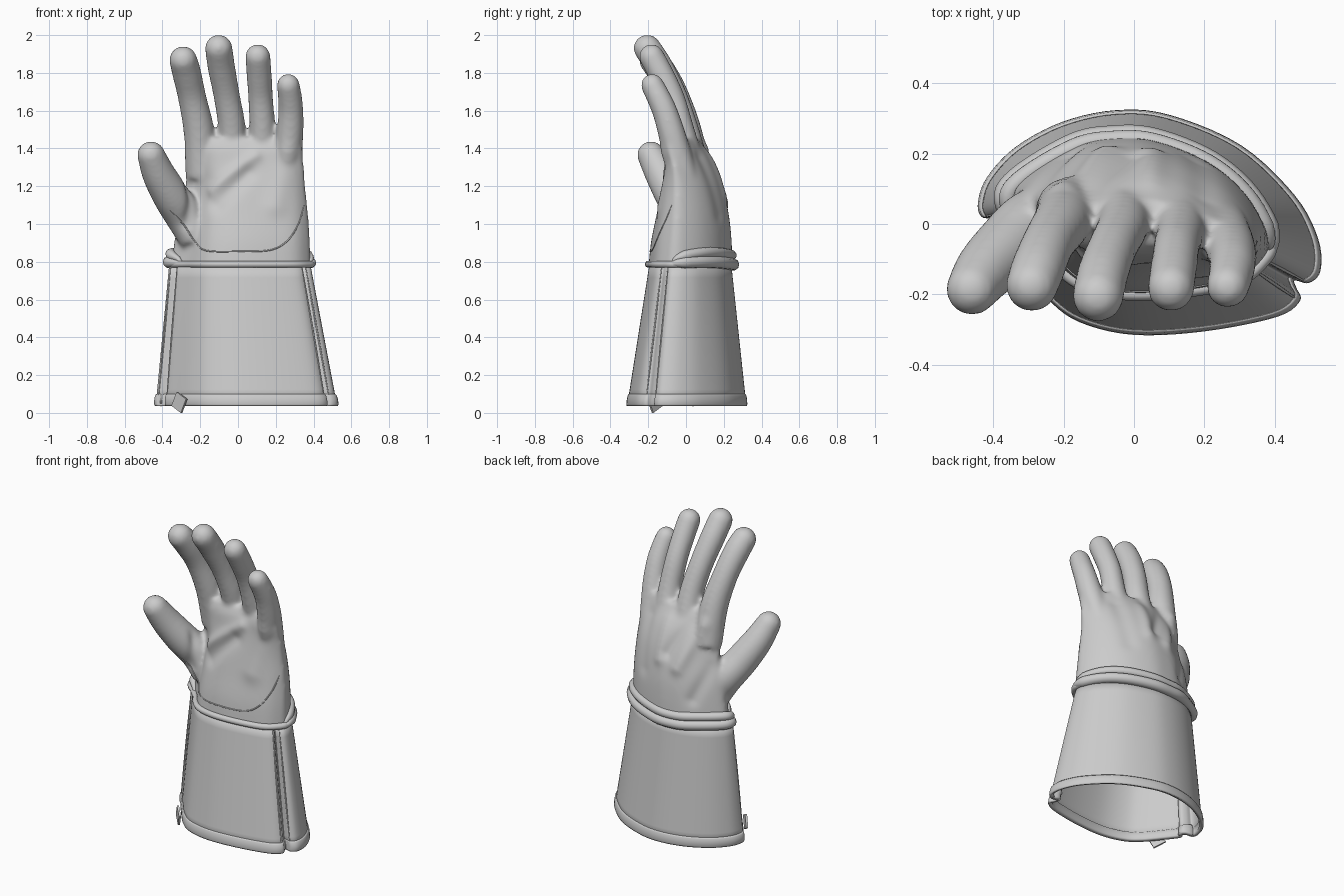
import bpy, bmesh, math
from mathutils import Vector, Matrix
from mathutils.bvhtree import BVHTree

if "Cube" in bpy.data.objects:
    bpy.data.objects.remove(bpy.data.objects["Cube"])


def spline(pts, n, closed=False):
    """Catmull-Rom samples through points of any dimension."""
    pts = [Vector(p) for p in pts]
    m, out = len(pts), []
    for i in range(m if closed else m - 1):
        if closed:
            a, b, c, d = (pts[(i + k) % m] for k in (-1, 0, 1, 2))
        else:
            a, b, c, d = (pts[min(max(i + k, 0), m - 1)] for k in (-1, 0, 1, 2))
        for j in range(n):
            t = j / n
            out.append(0.5 * (2 * b + (c - a) * t + (2 * a - 5 * b + 4 * c - d) * t * t
                              + (3 * b - a - 3 * c + d) * t ** 3))
    if not closed:
        out.append(pts[-1])
    return out


def add_loft(bm, rings, caps=False):
    vs = [[bm.verts.new(p) for p in r] for r in rings]
    n = len(vs[0])
    for lo, hi in zip(vs, vs[1:]):
        for i in range(n):
            bm.faces.new((lo[i], lo[(i + 1) % n], hi[(i + 1) % n], hi[i]))
    if caps:
        bm.faces.new(vs[0][::-1])
        bm.faces.new(vs[-1])


def make(name, bm, smooth=True):
    me = bpy.data.meshes.new(name)
    for f in bm.faces:
        f.smooth = smooth
    bm.to_mesh(me)
    bm.free()
    ob = bpy.data.objects.new(name, me)
    bpy.context.collection.objects.link(ob)
    return ob


def tube(name, pts, r, closed=False):
    cu = bpy.data.curves.new(name, 'CURVE')
    cu.dimensions = '3D'
    cu.bevel_depth, cu.bevel_resolution, cu.use_fill_caps = r, 3, True
    sp = cu.splines.new('POLY')
    sp.points.add(len(pts) - 1)
    for i, (q, p) in enumerate(zip(sp.points, pts)):
        q.co = (*p, 1)
        if not closed:      # rounded ends
            q.radius = min(1, 0.35 + 0.65 * min(i, len(pts) - 1 - i) / 4)
    sp.use_cyclic_u = closed
    ob = bpy.data.objects.new(name, cu)
    bpy.context.collection.objects.link(ob)


# Gauntlet cuff: two panels meeting in notched side seams
CUFF = [(.45, -.158), (.49, -.165), (.522, -.13), (.515, -.04), (.45, .08), (.3, .22), (.1, .305),
        (-.05, .318), (-.2, .285), (-.33, .215), (-.41, .13), (-.435, .06), (-.425, .02),
        (-.39, .015), (-.365, .0), (-.38, -.03), (-.33, -.1), (-.24, -.21), (-.15, -.275),
        (0, -.31), (.2, -.3), (.4, -.26), (.465, -.215), (.455, -.18)]
outline = spline(CUFF, 5, True)


def cuff_ring(z, grow=0.0):
    t = (z - .04) / .74
    sx, sy, cx = 1 - .22 * t, 1 - .31 * t, .045 - .035 * t
    return [(cx + (p.x - .045) * (sx + grow), .02 * t + p.y * (sy + grow), z) for p in outline]


def cuff_part(name, zs, grow, thick):
    bm = bmesh.new()
    add_loft(bm, [cuff_ring(z, g) for z, g in zip(zs, grow)])
    so = make(name, bm).modifiers.new("thickness", 'SOLIDIFY')
    so.thickness, so.offset = thick, -1


cuff_part("cuff", [.05 + .074 * i for i in range(11)], [0] * 11, .012)
cuff_part("cuff_hem", [.036, .045, .068, .092, .1], [.005, .018, .022, .018, .004], .024)

# Small loose tag under the hem
bm = bmesh.new()
bmesh.ops.create_cube(bm, size=1, matrix=Matrix.Translation((-.31, -.165, .056))
                      @ Matrix.Rotation(math.radians(-45), 4, 'Z')
                      @ Matrix.Rotation(math.radians(28), 4, 'Y')
                      @ Matrix.Diagonal((.08, .012, .083, 1)))
low = min(v.co.z for v in bm.verts)
bmesh.ops.translate(bm, verts=bm.verts, vec=(0, 0, -low))
make("hem_tag", bm, False)

# Hand cross-section in unit form, and rows of z, x range, y range, side droop
SECTION = [(1, -.31), (.83, .25), (.53, .69), (.11, .97), (-.2, 1), (-.5, .9), (-.92, .47),
           (-1, .15), (-.77, -.3), (-.59, -.69), (-.4, -.9), (-.09, -1), (.32, -.97),
           (.73, -.84), (.93, -.6)]
ROWS = [(.74, -.36, .385, -.2, .245, 0), (.9, -.335, .38, -.185, .24, 0),
        (1.05, -.31, .37, -.155, .225, .01), (1.2, -.275, .355, -.125, .19, .02),
        (1.32, -.28, .347, -.1, .145, .04), (1.40, -.28, .342, -.085, .10, .06),
        (1.455, -.265, .33, -.06, .065, .06)]
unit = spline(SECTION, 6, True)


def hand_ring(row, grow=0.0):
    z, x0, x1, y0, y1, droop = row
    return [Vector(((x0 + x1) / 2 + p.x * ((x1 - x0) / 2 + grow),
                    (y0 + y1) / 2 + p.y * ((y1 - y0) / 2 + grow)
                    - droop * p.x ** 2 * (1 if p.x > 0 else .4), z)) for p in unit]


def add_digit(bm, pts, sides=24):
    """Tube along x, y, z, radius samples with a round tip."""
    s = spline(pts, 6)
    rings = []

    def ring(c, tan, r):
        ax = (Vector((1, 0, 0)) - tan * tan.x).normalized()
        ay = tan.cross(ax)
        rings.append([c + (ax * math.cos(a) + ay * math.sin(a)) * r
                      for a in (math.tau * k / sides for k in range(sides))])
    for i, p in enumerate(s):
        tan = (s[min(i + 1, len(s) - 1)].xyz - s[max(i - 1, 0)].xyz).normalized()
        ring(p.xyz, tan, p[3])
    for k in range(1, 8):
        a = k * math.pi / 16
        ring(p.xyz + tan * (p[3] * math.sin(a)), tan, p[3] * math.cos(a))
    add_loft(bm, rings, caps=True)


# Digits: centre x, y, z and radius from root to tip
DIGITS = [
    [(-.19, .05, 1.25, .085), (-.205, .005, 1.48, .082), (-.243, -.055, 1.67, .075),
     (-.272, -.125, 1.80, .077), (-.29, -.175, 1.868, .074)],
    [(-.03, .06, 1.25, .08), (-.032, -.005, 1.5, .073), (-.06, -.065, 1.68, .07),
     (-.088, -.14, 1.83, .073), (-.102, -.205, 1.93, .073)],
    [(.12, .04, 1.25, .08), (.13, -.02, 1.48, .07), (.12, -.07, 1.66, .066),
     (.112, -.13, 1.79, .067), (.105, -.182, 1.886, .067)],
    [(.25, -.01, 1.25, .075), (.274, -.07, 1.46, .072), (.28, -.11, 1.59, .067),
     (.275, -.145, 1.67, .064), (.266, -.178, 1.735, .061)],
    [(-.22, .01, .92, .09), (-.285, .0, 1.04, .1), (-.355, -.065, 1.15, .098),
     (-.42, -.13, 1.265, .088), (-.46, -.185, 1.365, .074)],
]
bm = bmesh.new()
add_loft(bm, [hand_ring(r) for r in spline(ROWS, 4)], caps=True)
for digit in DIGITS:
    add_digit(bm, digit)
body = make("hand_blend", bm)
rm = body.modifiers.new("blend", 'REMESH')
rm.mode, rm.voxel_size = 'VOXEL', .012
dg = bpy.context.evaluated_depsgraph_get()
bm = bmesh.new()
bm.from_mesh(body.evaluated_get(dg).to_mesh())
bpy.data.objects.remove(body)

# Leather folds: start, end, height, width
FOLDS = [((.09, -.1, 1.36), (-.14, -.1, 1.18), .016, .035),
         ((.05, -.1, 1.27), (-.1, -.1, 1.1), -.018, .045),
         ((.26, -.15, 1.36), (.2, -.15, 1.1), .014, .06),
         ((-.25, -.08, 1.22), (-.27, -.1, 1.0), -.014, .03),
         ((-.2, .13, 1.4), (-.08, .2, 1.12), .016, .04),
         ((-.1, .14, 1.4), (0, .2, 1.2), -.014, .035),
         ((-.28, .15, 1.15), (-.2, .22, .95), -.018, .04),
         ((.05, .14, 1.38), (.05, .2, 1.15), .012, .04),
         ((.2, .08, 1.35), (.17, .15, 1.05), -.012, .05)]
FOLDS = [(Vector(a), Vector(b) - Vector(a), amp, w) for a, b, amp, w in FOLDS]
for _ in range(6):
    bmesh.ops.smooth_vert(bm, verts=bm.verts, factor=.5, use_axis_x=True, use_axis_y=True,
                          use_axis_z=True)
bm.normal_update()
for v in bm.verts:
    if v.co.z < 1.5:
        h = 0
        for a, ab, amp, w in FOLDS:
            rel = v.co - a
            t = min(max(rel.dot(ab) / ab.length_squared, 0), 1)
            h += amp * math.exp(-(rel - ab * t).length_squared / (w * w))
        v.co += v.normal * h
# Open the wrist so the glove is hollow
bmesh.ops.delete(bm, geom=[v for v in bm.verts if v.co.z < .77], context='VERTS')
tree = BVHTree.FromBMesh(bm)
make("hand", bm)

# Rolled wrist seam all round, and the double fold across the back
wrist = (.787, -.355, .385, -.195, .24, 0)
tube("wrist_roll", hand_ring(wrist, .003), .019, True)
for name, dz, grow, r, wave in (("back_fold_lower", .006, .008, .032, .008),
                                ("back_fold_upper", .06, -.002, .028, .014)):
    path = hand_ring(wrist, grow)
    path = path[-2:] + path[:47]
    n = len(path) - 1
    tube(name, [p + Vector((0, 0, dz * abs(math.sin(math.pi * i / n)) ** .4
                            + wave * math.sin(9 * i / n)))
                for i, p in enumerate(path)], r)

# Palm seam, dropped onto the hand from the front
seam = spline([(.35, 1.1), (.32, 1.0), (.26, .91), (.17, .862), (0, .855), (-.17, .86),
               (-.23, .91), (-.29, 1.0), (-.36, 1.07)], 8)
hits = [tree.ray_cast(Vector((p.x, -1, p.y)), Vector((0, 1, 0)))[0] for p in seam]
tube("palm_seam", [h for h in hits if h], .004)

# Raised piping beside both cuff side seams
for i, side in ((12, "left_back"), (15, "left_front"), (1, "right_back"), (22, "right_front")):
    tube("piping_" + side, [cuff_ring(z)[i * 5] for z in (.06, .2, .35, .5, .65, .77)], .007)
